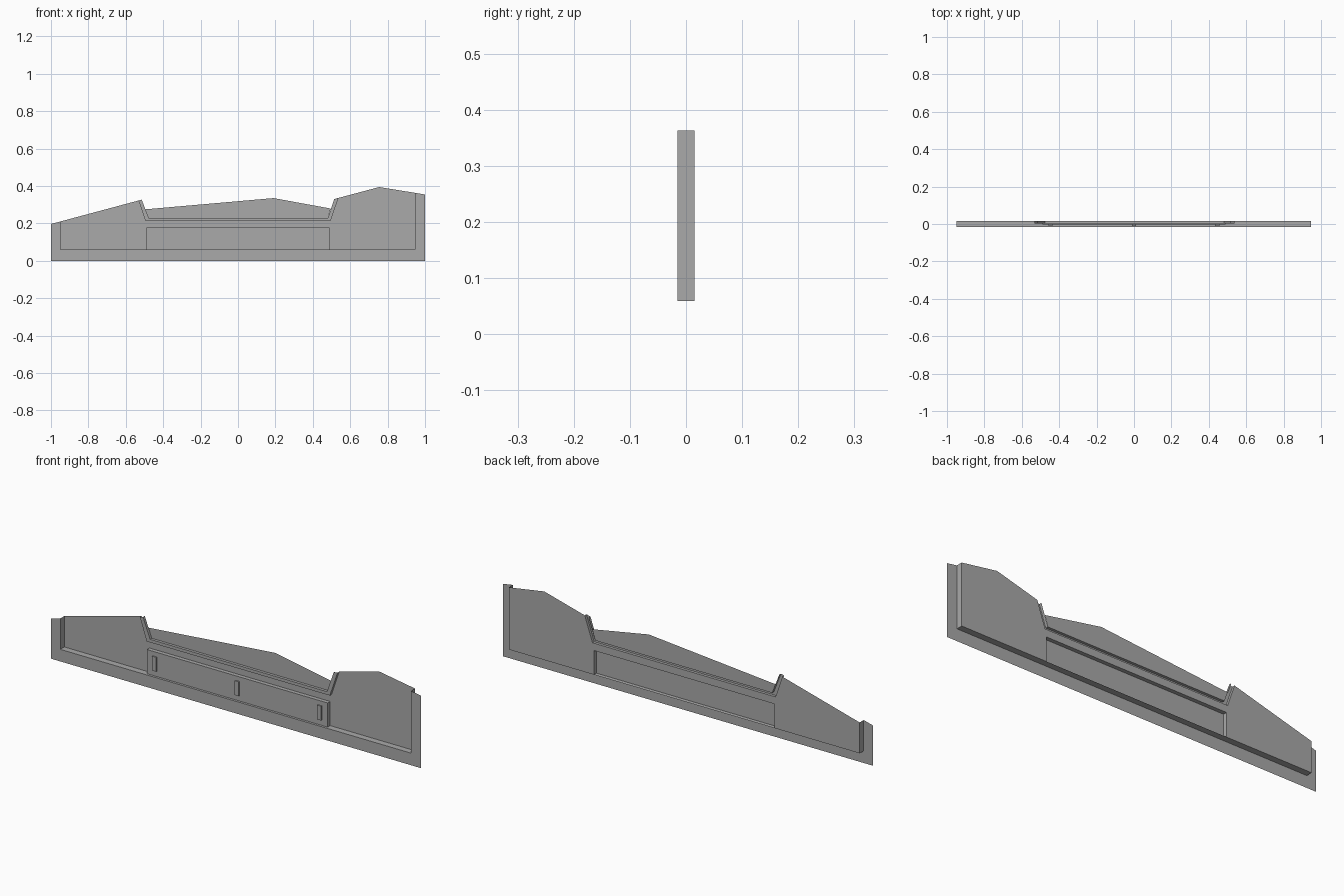
import bpy
import bmesh

cube = bpy.data.objects.get("Cube")
if cube:
    bpy.data.objects.remove(cube)

GREY = (0.4, 0.4, 0.4, 1)
grey = bpy.data.materials.new("plain grey")
grey.use_nodes = True
grey.diffuse_color = GREY
grey.node_tree.nodes["Principled BSDF"].inputs["Base Color"].default_value = GREY

# Depth levels, from front to back
FRONT, HANDLE, BOX, RIM, BACK = -0.0155, -0.010, -0.004, 0.002, 0.0155


def build(name, sheets=(), walls=()):
    """Sheets are (points, y) facing the front; walls are (path, y front, y back)."""
    bm = bmesh.new()
    for pts, y in sheets:
        bm.faces.new([bm.verts.new((x, y, z)) for x, z in pts])
    for path, y0, y1 in walls:
        for (ax, az), (bx, bz) in zip(path, path[1:]):
            corners = ((ax, y0, az), (bx, y0, bz), (bx, y1, bz), (ax, y1, az))
            bm.faces.new([bm.verts.new(c) for c in corners])
    bmesh.ops.remove_doubles(bm, verts=bm.verts, dist=0.0001)
    mesh = bpy.data.meshes.new(name)
    bm.to_mesh(mesh)
    bm.free()
    mesh.materials.append(grey)
    obj = bpy.data.objects.new(name, mesh)
    bpy.context.collection.objects.link(obj)
    return obj


# Shared outlines as (x, z)
opening = [(-0.95, 0.21), (-0.95, 0.059), (0.947, 0.059), (0.947, 0.363)]
rim_outer = [(-0.532, 0.322), (-0.495, 0.213), (0.495, 0.213), (0.537, 0.336)]
rim_inner = [(-0.515, 0.327), (-0.477, 0.228), (0.48, 0.228), (0.515, 0.33)]
box_edge = [(-0.489, 0.059), (-0.489, 0.177), (0.488, 0.177), (0.488, 0.059)]

# Outer frame at the front with the reveal leading back to the panel
build("outer_frame",
      [([(-1, 0.197), (-1, 0), (1, 0), (1, 0.354)] + opening[::-1], FRONT)],
      [(opening, FRONT, BACK)])

# Main wall panel, notched at the top and open behind the lower box
build("main_panel",
      [(opening[:2] + box_edge + opening[2:] + [(0.755, 0.394)] + rim_outer[::-1], BACK)])

# Raised rim lining the notch
build("notch_rim",
      [(rim_outer + rim_inner[::-1], RIM)],
      [(rim_outer[::-1], RIM, BACK), (rim_inner, RIM, BACK)])

# Peaked panel inside the notch
build("notch_panel",
      [(rim_inner[1:3] + [(0.496, 0.279), (0.19, 0.335), (-0.495, 0.275)], BACK)])

# Lower box standing out from the panel
build("lower_box", [(box_edge[::-1], BOX)], [(box_edge, BOX, BACK)])

# Three upright handles on the lower box
for side, x in (("right", -0.447), ("middle", 0), ("left", 0.445)):
    l, r, b, t = x - 0.011, x + 0.011, 0.085, 0.155
    loop = [(l, b), (l, t), (r, t), (r, b)]
    build(side + "_handle", [(loop[::-1], HANDLE)], [(loop + loop[:1], HANDLE, BOX)])
